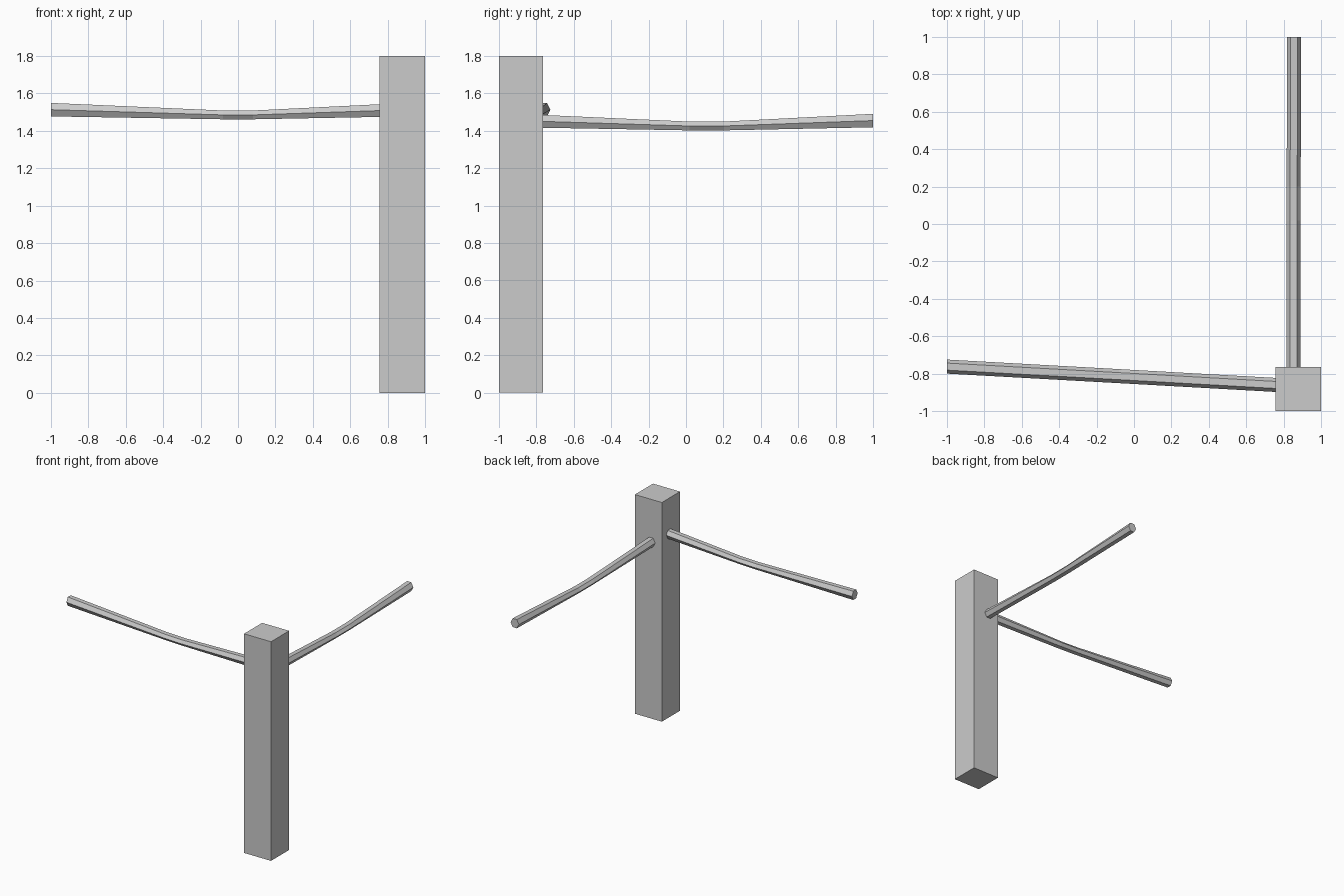
import bpy, bmesh, math
from mathutils import Vector

if "Cube" in bpy.data.objects:
    bpy.data.objects.remove(bpy.data.objects["Cube"])


def box(name, lo, hi):
    bm = bmesh.new()
    bmesh.ops.create_cube(bm, size=1)
    for v in bm.verts:
        v.co = Vector([(a + b) / 2 + c * (b - a) for a, b, c in zip(lo, hi, v.co)])
    finish(name, bm)


def finish(name, bm):
    bmesh.ops.recalc_face_normals(bm, faces=bm.faces)
    mesh = bpy.data.meshes.new(name)
    bm.to_mesh(mesh)
    bm.free()
    bpy.context.collection.objects.link(bpy.data.objects.new(name, mesh))


def rail(name, stations, side):
    """Six-sided bar lofted through (centre, half height); corners point along side."""
    bm = bmesh.new()
    rings = []
    for centre, half in stations:
        ring = []
        for k in range(6):
            a = k * math.pi / 3
            up = Vector((0, 0, half * math.sin(a) / math.sin(math.pi / 3)))
            ring.append(bm.verts.new(Vector(centre) + side * 0.0375 * math.cos(a) + up))
        rings.append(ring)
    for r, s in zip(rings, rings[1:]):
        for k in range(6):
            n = (k + 1) % 6
            bm.faces.new((r[k], r[n], s[n], s[k]))
    bm.faces.new(rings[0])
    bm.faces.new(rings[-1])
    finish(name, bm)


# Square corner post
box("corner_post", (0.755, -1, 0), (1, -0.765, 1.8))

# Sagging rails, thinner in the middle, running into the post
rail("front_rail", [((-1, -0.762, 1.513), 0.036),
                    ((-0.08, -0.813, 1.485), 0.0235),
                    ((0.08, -0.822, 1.485), 0.0235),
                    ((0.9, -0.868, 1.513), 0.036)], Vector((0, 1, 0)))
rail("side_rail", [((0.856, 1, 1.455), 0.036),
                   ((0.853, 0.2, 1.426), 0.0235),
                   ((0.853, 0.02, 1.426), 0.0235),
                   ((0.852, -0.9, 1.455), 0.036)], Vector((1, 0, 0)))
